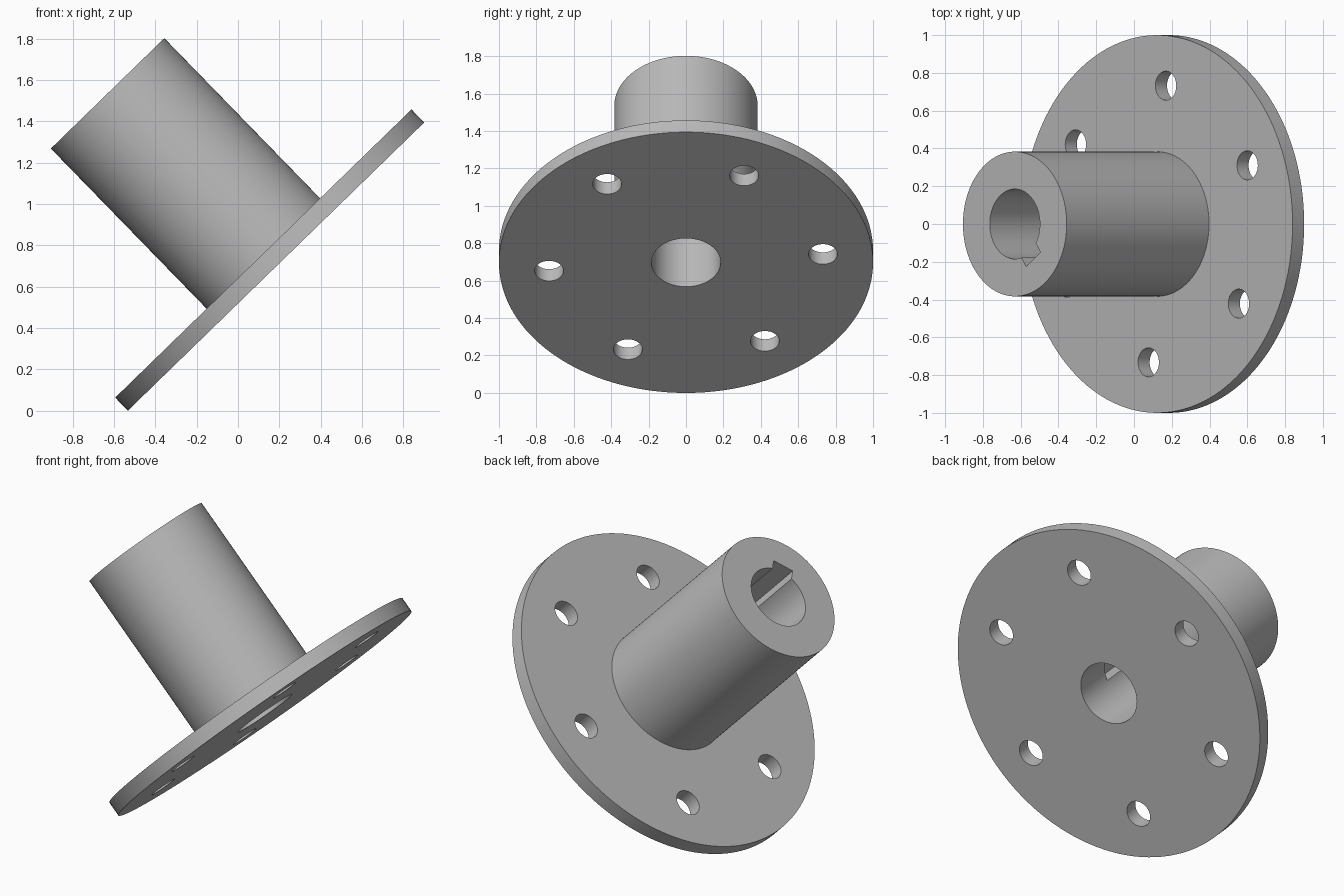
import bpy, bmesh
from math import radians, cos, sin, pi
from mathutils import Matrix, Vector

cube = bpy.data.objects.get("Cube")
if cube:
    bpy.data.objects.remove(cube, do_unlink=True)

FLANGE_R, FLANGE_T = 1.0, 0.088
HUB_R, HUB_TOP, BORE_R = 0.383, 1.169, 0.185
BOLT_CIRCLE_R, BOLT_R, BOLT_START = 0.735, 0.077, 25
KEY_ANGLE, KEY_WIDTH, KEY_REACH, KEY_BOTTOM = -54, 0.13, 0.232, 0.25
SEGMENTS = 128

steel = bpy.data.materials.new("steel_grey")
steel.use_nodes = True
colour = (0.5, 0.5, 0.5, 1)
steel.diffuse_color = colour
steel.node_tree.nodes["Principled BSDF"].inputs["Base Color"].default_value = colour


def make_object(name, bm):
    bmesh.ops.recalc_face_normals(bm, faces=bm.faces)
    mesh = bpy.data.meshes.new(name)
    bm.to_mesh(mesh)
    bm.free()
    mesh.materials.append(steel)
    obj = bpy.data.objects.new(name, mesh)
    bpy.context.collection.objects.link(obj)
    return obj


# Flange, hub and bore: one closed profile revolved around z
profile = [(BORE_R, 0), (FLANGE_R, 0), (FLANGE_R, FLANGE_T),
           (HUB_R, FLANGE_T), (HUB_R, HUB_TOP), (BORE_R, HUB_TOP)]
bm = bmesh.new()
rings = []
for i in range(SEGMENTS):
    a = 2 * pi * i / SEGMENTS
    rings.append([bm.verts.new((r * cos(a), r * sin(a), z)) for r, z in profile])
for i in range(SEGMENTS):
    here, after = rings[i - 1], rings[i]
    for j in range(len(profile)):
        bm.faces.new((here[j - 1], here[j], after[j], after[j - 1]))
body = make_object("flanged_hub", bm)

# Cutter: six bolt holes and a blind keyway
bm = bmesh.new()
for k in range(6):
    a = radians(BOLT_START + 60 * k)
    spot = Vector((BOLT_CIRCLE_R * cos(a), BOLT_CIRCLE_R * sin(a), FLANGE_T / 2))
    bmesh.ops.create_cone(bm, cap_ends=True, segments=48, radius1=BOLT_R,
                          radius2=BOLT_R, depth=0.3, matrix=Matrix.Translation(spot))
key_height = HUB_TOP + 0.1 - KEY_BOTTOM
bmesh.ops.create_cube(bm, size=1, matrix=(
    Matrix.Rotation(radians(KEY_ANGLE), 4, 'Z')
    @ Matrix.Translation((KEY_REACH - 0.06, 0, KEY_BOTTOM + key_height / 2))
    @ Matrix.Diagonal((0.12, KEY_WIDTH, key_height, 1))))
cutter = make_object("hole_cutter", bm)
cutter.hide_render = True

cut = body.modifiers.new("holes", 'BOOLEAN')
cut.operation = 'DIFFERENCE'
cut.solver = 'EXACT'
cut.object = cutter
bpy.ops.object.select_all(action='DESELECT')
body.select_set(True)
bpy.context.view_layer.objects.active = body
bpy.ops.object.modifier_apply(modifier=cut.name)
bpy.data.objects.remove(cutter, do_unlink=True)

# Tilt the part onto the flange rim
tilt = Matrix.Rotation(radians(-44.2), 4, 'Y')
body.data.transform(Matrix.Translation((0.184, 0, 0.697)) @ tilt)
bpy.ops.object.shade_smooth_by_angle(angle=radians(30))
